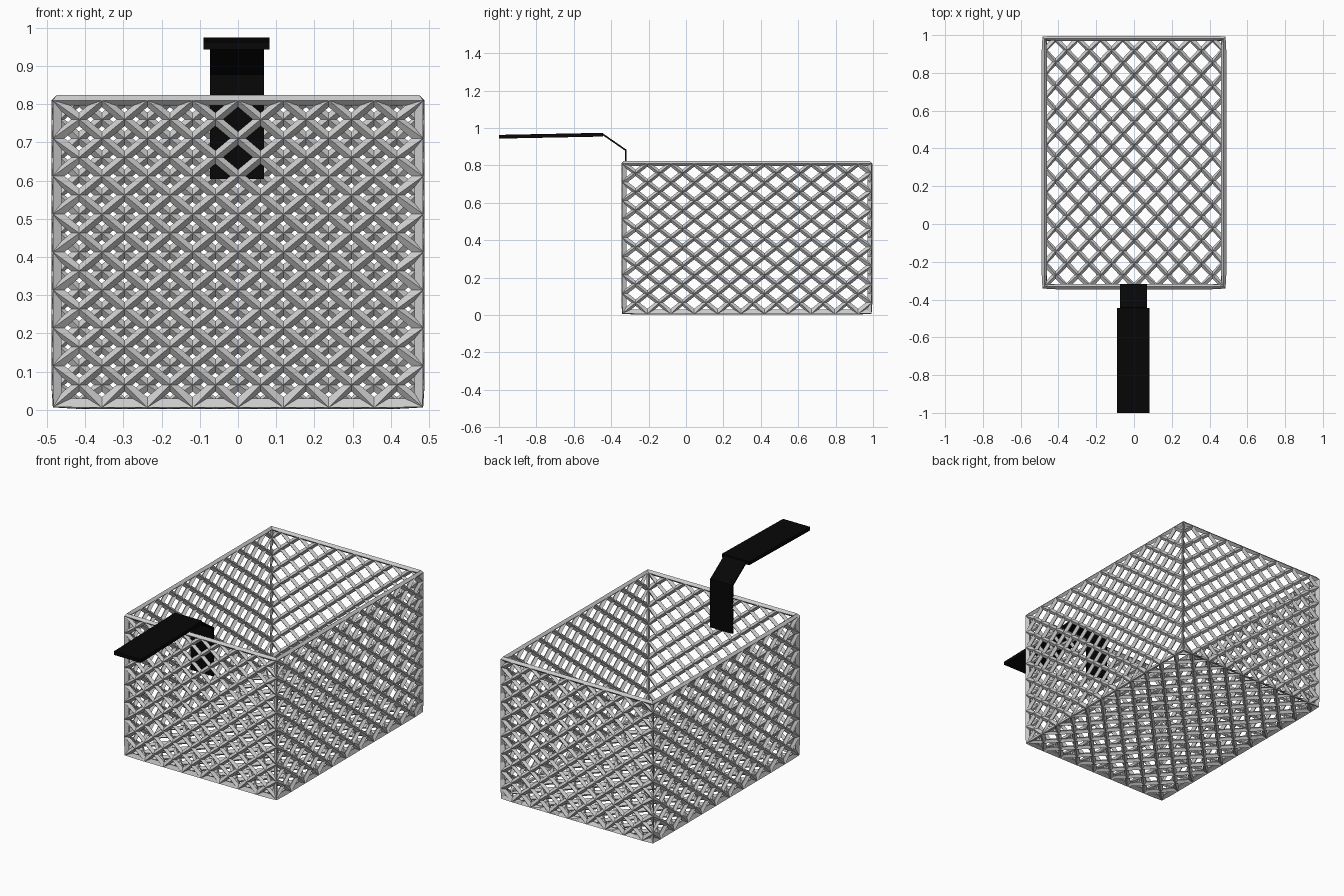
import bpy, bmesh
from mathutils import Vector

if "Cube" in bpy.data.objects:
    bpy.data.objects.remove(bpy.data.objects["Cube"])

X, Y0, Y1, Z0, Z1 = 0.475, -0.332, 0.983, 0.016, 0.81
NX, NY, NZ = 16, 21, 16  # half-diamonds along width, depth and height


def lattice_wall(bm, origin, u, v, n, m, phase=0):
    """Tile one flat wall with diamond faces, clipped at its borders."""
    o, u, v = Vector(origin), Vector(u), Vector(v)
    for i in range(n + 1):
        for j in range(m + 1):
            if (i + j + phase) % 2 == 0:
                continue
            pts = []
            for a, b in ((i - 1, j), (i, j - 1), (i + 1, j), (i, j + 1)):
                p = (min(max(a, 0), n), min(max(b, 0), m))
                if p not in pts:
                    pts.append(p)
            bm.faces.new([bm.verts.new(o + u * a / n + v * b / m) for a, b in pts])


# Open-topped basket: diamond faces turned into bars by a wireframe modifier
bm = bmesh.new()
W, D, H = (2 * X, 0, 0), (0, Y1 - Y0, 0), (0, 0, Z1 - Z0)
lattice_wall(bm, (-X, Y0, Z0), W, H, NX, NZ)      # front
lattice_wall(bm, (-X, Y1, Z0), W, H, NX, NZ, NY)  # back
lattice_wall(bm, (-X, Y0, Z0), D, H, NY, NZ)      # left
lattice_wall(bm, (X, Y0, Z0), D, H, NY, NZ)       # right
lattice_wall(bm, (-X, Y0, Z0), W, D, NX, NY)      # bottom
bmesh.ops.remove_doubles(bm, verts=bm.verts, dist=1e-4)
bmesh.ops.recalc_face_normals(bm, faces=bm.faces)
mesh = bpy.data.meshes.new("basket")
bm.to_mesh(mesh)
bm.free()
basket = bpy.data.objects.new("basket", mesh)
bpy.context.collection.objects.link(basket)
wire = basket.modifiers.new("bars", 'WIREFRAME')
wire.thickness = 0.027
wire.use_even_offset = True
wire.use_boundary = True
wire.use_replace = True

black = bpy.data.materials.new("black")
black.diffuse_color = (0.002, 0.002, 0.002, 1)
black.use_nodes = True
black.node_tree.nodes["Principled BSDF"].inputs["Base Color"].default_value = black.diffuse_color


def extruded_profile(name, profile, x0, x1):
    """Extrude a closed (y, z) profile across x."""
    bm = bmesh.new()
    face = bm.faces.new([bm.verts.new((x0, y, z)) for y, z in profile])
    ext = bmesh.ops.extrude_face_region(bm, geom=[face])["geom"]
    bmesh.ops.translate(bm, vec=(x1 - x0, 0, 0),
                        verts=[g for g in ext if isinstance(g, bmesh.types.BMVert)])
    bmesh.ops.recalc_face_normals(bm, faces=bm.faces)
    me = bpy.data.meshes.new(name)
    bm.to_mesh(me)
    bm.free()
    me.materials.append(black)
    bpy.context.collection.objects.link(bpy.data.objects.new(name, me))


# Bent strap rising from the front wall
extruded_profile("handle_strap", [
    (-0.325, 0.604), (-0.317, 0.604), (-0.317, 0.883),
    (-0.443, 0.97), (-0.448, 0.963), (-0.325, 0.878)], -0.073, 0.068)
# Flat grip, sloping slightly down to the front
extruded_profile("handle_grip", [
    (-1.0, 0.943), (-0.445, 0.954), (-0.445, 0.974), (-1.0, 0.963)], -0.09, 0.083)
